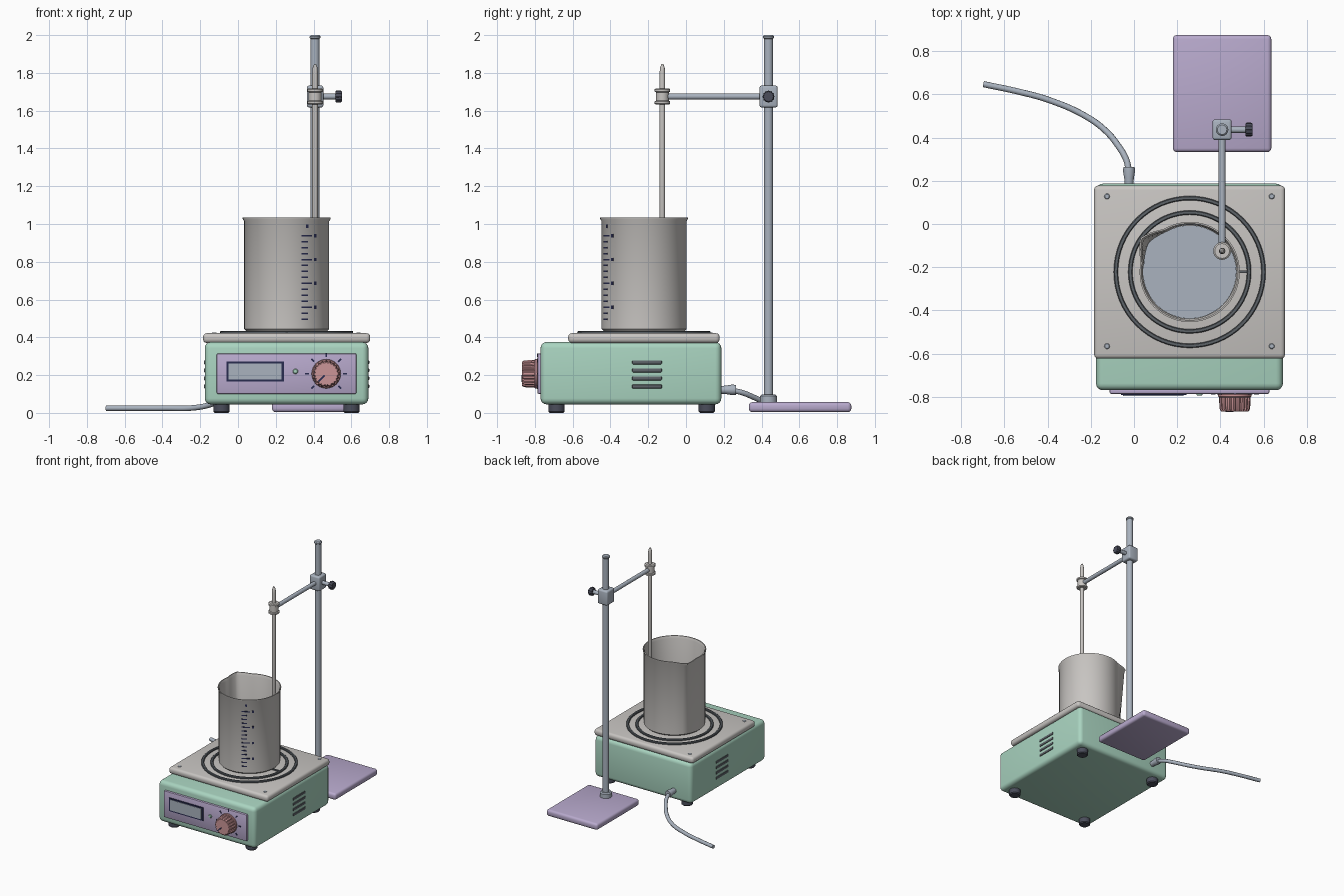
import bpy, bmesh, math
from mathutils import Vector, Matrix

if "Cube" in bpy.data.objects:
    bpy.data.objects.remove(bpy.data.objects["Cube"])


def mat(name, rgb):
    m = bpy.data.materials.new(name)
    m.diffuse_color = (*rgb, 1)
    m.use_nodes = True
    m.node_tree.nodes["Principled BSDF"].inputs["Base Color"].default_value = m.diffuse_color
    return m


GREEN = mat("mint_enamel", (0.40, 0.66, 0.53))
PURPLE = mat("lilac_paint", (0.48, 0.40, 0.61))
GREY = mat("warm_grey", (0.58, 0.56, 0.54))
STEEL = mat("blue_steel", (0.40, 0.45, 0.52))
PINK = mat("dusty_pink", (0.60, 0.30, 0.31))
DARK = mat("dark_rubber", (0.07, 0.075, 0.105))
RING = mat("ring_grey", (0.11, 0.125, 0.14))
NAVY = mat("navy_ink", (0.022, 0.025, 0.08))

CX, CY = 0.258, -0.222      # hot plate and beaker centre
SX, SY = 0.408, 0.437       # stand rod centre


def finish(name, bm, m, smooth=True):
    bmesh.ops.recalc_face_normals(bm, faces=bm.faces)
    me = bpy.data.meshes.new(name)
    bm.to_mesh(me)
    bm.free()
    me.materials.append(m)
    ob = bpy.data.objects.new(name, me)
    bpy.context.collection.objects.link(ob)
    if smooth:
        bpy.context.view_layer.objects.active = ob
        bpy.ops.object.select_all(action='DESELECT')
        ob.select_set(True)
        bpy.ops.object.shade_smooth_by_angle(angle=math.radians(35))
    return ob


def box(name, lo, hi, m, bevel=0.0, seg=3):
    bm = bmesh.new()
    bmesh.ops.create_cube(bm, size=1)
    for v in bm.verts:
        v.co = Vector([(a + b) / 2 + c * (b - a) for a, b, c in zip(lo, hi, v.co)])
    if bevel:
        bmesh.ops.bevel(bm, geom=bm.edges[:], offset=bevel, segments=seg,
                        profile=0.5, affect='EDGES')
    return finish(name, bm, m)


AXES = {'Z': Matrix.Identity(4), 'X': Matrix.Rotation(math.pi / 2, 4, 'Y'),
        'Y': Matrix.Rotation(-math.pi / 2, 4, 'X'),
        '-Y': Matrix.Rotation(math.pi / 2, 4, 'X')}


def lathe(name, at, profile, m, axis='Z', n=32, shape=None, closed=False):
    """Revolve (radius, height) points; shape(angle, radius, height) may alter the radius."""
    bm = bmesh.new()
    rings = []
    for r, h in profile:
        ring = []
        for i in range(n):
            a = 2 * math.pi * i / n
            q = shape(a, r, h) if shape else r
            ring.append(bm.verts.new((q * math.cos(a), q * math.sin(a), h)))
        rings.append(ring)
    pairs = list(zip(rings, rings[1:]))
    if closed:
        pairs.append((rings[-1], rings[0]))
    for lo, hi in pairs:
        for i in range(n):
            j = (i + 1) % n
            bm.faces.new((lo[i], lo[j], hi[j], hi[i]))
    if not closed:
        bm.faces.new(rings[0])
        bm.faces.new(rings[-1])
    bm.transform(Matrix.Translation(at) @ AXES[axis])
    return finish(name, bm, m)


def rod(name, at, r, length, m, axis='Z', n=24, c=0.0):
    prof = [(r - c, 0), (r, c), (r, length - c), (r - c, length)] if c else [(r, 0), (r, length)]
    return lathe(name, at, prof, m, axis, n)


# Heater housing, top plate and feet
box("housing", (-0.176, -0.77, 0.045), (0.69, 0.187, 0.375), GREEN, 0.032, 4)
box("top_plate", (-0.185, -0.624, 0.37), (0.70, 0.178, 0.422), GREY, 0.02)
for i, x in enumerate((-0.087, 0.601)):
    for j, y in enumerate((-0.685, 0.11)):
        rod(f"foot_{i}{j}", (x, y, 0), 0.043, 0.055, DARK, c=0.007)
for i, x in enumerate((-0.125, 0.638)):
    for j, y in enumerate((-0.566, 0.128)):
        rod(f"plate_screw_{i}{j}", (x, y, 0.415), 0.013, 0.011, STEEL, n=16, c=0.003)

# Heating rings and the link bar
for i, r in enumerate((0.352, 0.285)):
    lathe(f"heating_ring_{i}", (CX, CY, 0),
          [(r, 0.418), (r, 0.430), (r - 0.004, 0.434), (r - 0.016, 0.434),
           (r - 0.02, 0.430), (r - 0.02, 0.418)], RING, n=64, closed=True)
box("ring_link", (CX + 0.2, CY - 0.006, 0.418), (CX + 0.27, CY + 0.006, 0.431), RING)

# Side vents on both sides
for side, x in (("left", -0.176), ("right", 0.69)):
    for i in range(4):
        z = 0.14 + 0.0425 * i
        box(f"{side}_vent_{i}", (x - 0.005, -0.285, z - 0.010), (x + 0.005, -0.128, z + 0.010),
            RING, 0.004, 2)

# Control panel with display and indicator lamp
box("control_panel", (-0.113, -0.787, 0.1), (0.627, -0.76, 0.315), PURPLE, 0.008, 2)
box("display_frame", (-0.06, -0.793, 0.166), (0.243, -0.78, 0.273), NAVY)
box("display_screen", (-0.05, -0.796, 0.176), (0.229, -0.785, 0.262), STEEL)
rod("indicator_lamp", (0.304, -0.783, 0.22), 0.014, 0.012, GREEN, '-Y', 16, 0.004)

# Fluted dial, pointer and scale marks
KX, KZ = 0.467, 0.207
rod("dial_skirt", (KX, -0.785, KZ), 0.077, 0.018, PINK, '-Y', 40, 0.004)
lathe("dial_grip", (KX, -0.80, KZ), [(0.07, 0), (0.068, 0.056), (0.061, 0.068)], PINK, '-Y', 80,
      lambda a, r, h: r * (1 + 0.045 * (1 if math.cos(20 * a) > 0 else -1)))


def radial_mark(name, angle, r0, r1, w, y0, y1, m):
    bm = bmesh.new()
    bmesh.ops.create_cube(bm, size=1)
    bm.transform(Matrix.Translation((KX, 0, KZ)) @ Matrix.Rotation(-math.radians(angle), 4, 'Y')
                 @ Matrix.Translation(((r0 + r1) / 2, (y0 + y1) / 2, 0))
                 @ Matrix.Diagonal((r1 - r0, y1 - y0, w, 1)))
    return finish(name, bm, m, False)


radial_mark("dial_pointer", 225, 0.012, 0.056, 0.008, -0.872, -0.866, NAVY)
for i in range(7):
    radial_mark(f"dial_mark_{i}", -45 + 45 * i, 0.09, 0.111, 0.009, -0.790, -0.785, NAVY)

# Beaker: double wall with a pulled spout that fades toward the bottom
SPOUT = math.radians(145)


def spout(a, r, h):
    d = abs((a - SPOUT + math.pi) % (2 * math.pi) - math.pi)
    t = max(0.0, 1 - d / math.radians(23)) if r > 0.1 else 0
    return r + 0.045 * t * max(0.0, (h - 0.45) / 0.585)


lathe("beaker", (CX, CY, 0),
      [(0.215, 0.434), (0.225, 0.444), (0.225, 1.015), (0.232, 1.027), (0.232, 1.035),
       (0.225, 1.035), (0.217, 1.015), (0.217, 0.45), (0.001, 0.45)],
      GREY, n=72, shape=spout)
lathe("liquid", (CX, CY, 0), [(0.216, 0.46), (0.216, 0.68)], STEEL, n=72, shape=spout)


# Graduation marks following the beaker wall
def wall_mark(name, a0, a1, z, h):
    bm = bmesh.new()
    cols = []
    for i in range(5):
        a = math.radians(-90 + a0 + (a1 - a0) * i / 4)
        cols.append([bm.verts.new((CX + r * math.cos(a), CY + r * math.sin(a), z + s * h / 2))
                     for r, s in ((0.222, -1), (0.2275, -1), (0.2275, 1), (0.222, 1))])
    for p, q in zip(cols, cols[1:]):
        for k in range(4):
            bm.faces.new((p[k], q[k], q[(k + 1) % 4], p[(k + 1) % 4]))
    bm.faces.new(cols[0])
    bm.faces.new(cols[-1])
    finish(name, bm, NAVY, False)


for i in range(15):
    z = 0.497 + 0.0315 * i
    major = i % 4 == 2
    wall_mark(f"graduation_{i}", 20, 36 if major else 30, z, 0.008)
    if major:
        wall_mark(f"graduation_dot_{i}", 39.5, 43.5, z, 0.018)
wall_mark("graduation_top_dot", 27, 30.5, 0.988, 0.018)

# Stand: base, collar, upright, cap
box("stand_base", (0.18, 0.333, 0.004), (0.636, 0.875, 0.057), PURPLE, 0.018)
rod("stand_collar", (SX, SY, 0.05), 0.044, 0.048, STEEL, c=0.008)
rod("stand_upright", (SX, SY, 0.05), 0.024, 1.94, STEEL)
rod("stand_cap", (SX, SY, 1.978), 0.029, 0.022, STEEL, c=0.007)

# Clamp block with thumb screw and cross arm
ZC = 1.675
box("clamp_block", (SX - 0.044, SY - 0.048, ZC - 0.058), (SX + 0.044, SY + 0.048, ZC + 0.058),
    STEEL, 0.012)
rod("thumb_screw_shaft", (SX + 0.03, SY, ZC), 0.015, 0.09, STEEL, 'X', 16)
lathe("thumb_screw_knob", (SX + 0.108, SY, ZC),
      [(0.026, 0), (0.031, 0.006), (0.031, 0.026), (0.026, 0.034)], DARK, 'X', 48,
      lambda a, r, h: r * (1 + 0.05 * (1 if math.cos(12 * a) > 0 else -1)))
TY = -0.125
rod("cross_arm", (SX, TY + 0.03, ZC), 0.016, SY - TY - 0.06, STEEL, 'Y')

# Probe holder and temperature probe
lathe("probe_holder", (SX, TY, ZC),
      [(0.034, -0.043), (0.041, -0.038), (0.041, -0.026), (0.034, -0.022), (0.034, 0.022),
       (0.041, 0.026), (0.041, 0.038), (0.034, 0.043)], GREY)
lathe("probe", (SX, TY, 0), [(0.006, 0.50), (0.015, 0.52), (0.015, 1.80), (0.012, 1.83),
                             (0.005, 1.846)], GREY, n=20)

# Power cable and its strain relief
lathe("strain_relief", (-0.023, 0.18, 0.122), [(0.021, 0), (0.022, 0.03), (0.028, 0.065),
                                              (0.026, 0.085)], STEEL, 'Y')
path = [(-0.023, 0.24, 0.12), (-0.035, 0.295, 0.108), (-0.075, 0.365, 0.08),
        (-0.135, 0.435, 0.048), (-0.225, 0.5, 0.028), (-0.39, 0.573, 0.025),
        (-0.53, 0.612, 0.025), (-0.698, 0.648, 0.025)]
cu = bpy.data.curves.new("power_cable", 'CURVE')
cu.dimensions = '3D'
cu.bevel_depth = 0.0145
cu.bevel_resolution = 3
cu.use_fill_caps = True
sp = cu.splines.new('BEZIER')
sp.bezier_points.add(len(path) - 1)
for p, co in zip(sp.bezier_points, path):
    p.co = co
    p.handle_left_type = p.handle_right_type = 'AUTO'
cu.materials.append(STEEL)
bpy.context.collection.objects.link(bpy.data.objects.new("power_cable", cu))
